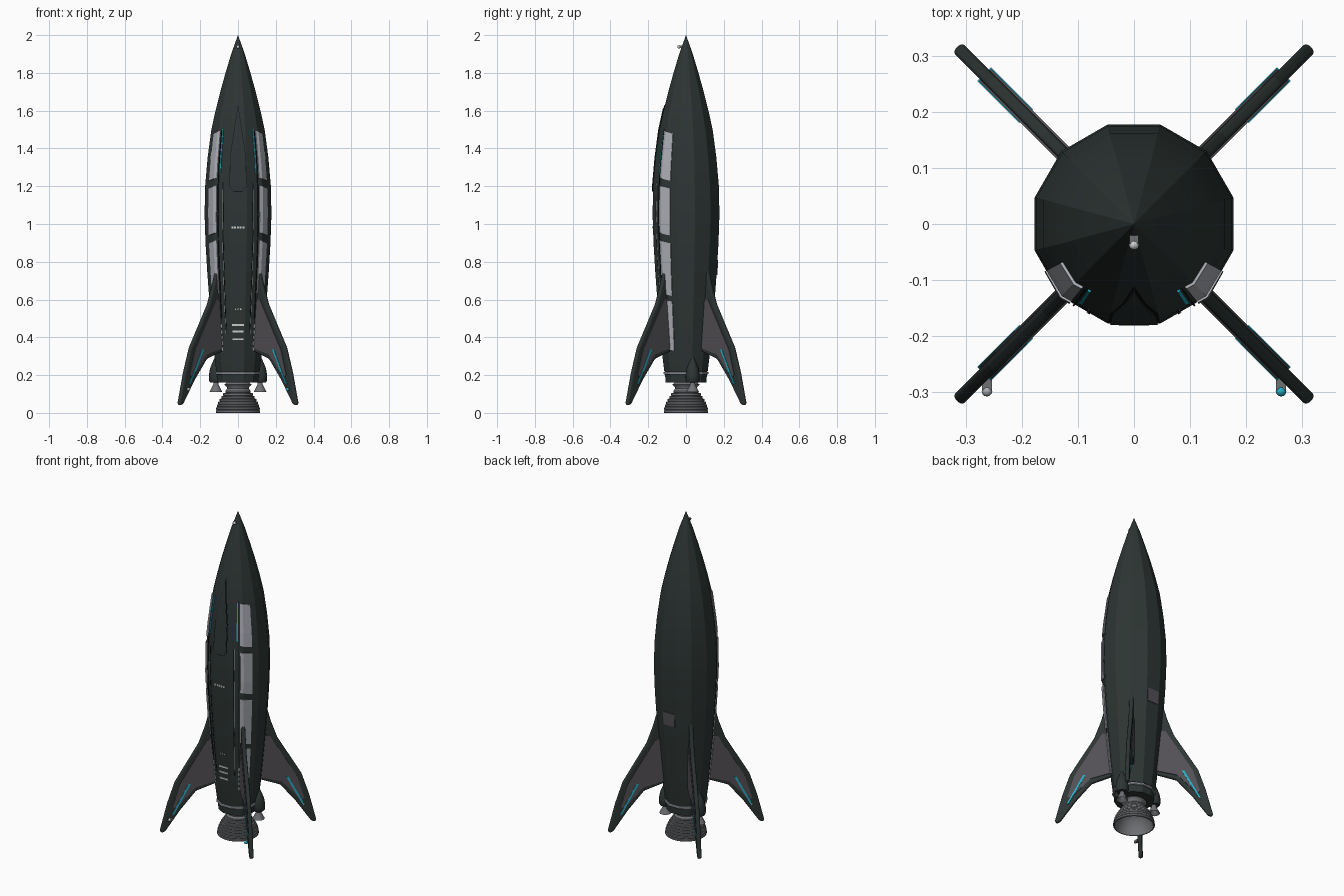
import bpy, bmesh, math
from mathutils import Vector

if "Cube" in bpy.data.objects:
    bpy.data.objects.remove(bpy.data.objects["Cube"])


def material(name, rgb):
    m = bpy.data.materials.new(name)
    m.diffuse_color = (*rgb, 1)
    m.use_nodes = True
    m.node_tree.nodes["Principled BSDF"].inputs["Base Color"].default_value = m.diffuse_color
    return m


HULL = material("hull dark green grey", (0.026, 0.036, 0.034))
BLACK = material("seam black", (0.006, 0.007, 0.008))
PANE = material("light grey pane", (0.42, 0.43, 0.47))
PLATE = material("fin plate grey", (0.085, 0.08, 0.09))
METAL = material("engine metal", (0.16, 0.165, 0.175))
CYAN = material("cyan light", (0.02, 0.42, 0.55))
WHITE = material("marking white", (0.65, 0.66, 0.66))

# Hull profile: height and distance from the axis to the middle of a side
HULL_PROFILE = [(.22, .115), (.3, .125), (.45, .139), (.6, .152), (.75, .163),
                (.9, .172), (1.05, .177), (1.2, .174), (1.35, .161), (1.5, .141),
                (1.6, .119), (1.7, .094), (1.8, .066), (1.9, .036), (2.0, .0)]


def apothem(z):
    for (z0, r0), (z1, r1) in zip(HULL_PROFILE, HULL_PROFILE[1:]):
        if z <= z1:
            return r0 + (r1 - r0) * (z - z0) / (z1 - z0)
    return 0


def finish(name, bm, mat, smooth=None):
    bmesh.ops.remove_doubles(bm, verts=bm.verts, dist=1e-5)
    bmesh.ops.recalc_face_normals(bm, faces=bm.faces)
    me = bpy.data.meshes.new(name)
    bm.to_mesh(me)
    bm.free()
    me.materials.append(mat)
    ob = bpy.data.objects.new(name, me)
    bpy.context.collection.objects.link(ob)
    if smooth:
        bpy.ops.object.select_all(action='DESELECT')
        ob.select_set(True)
        bpy.context.view_layer.objects.active = ob
        bpy.ops.object.shade_smooth_by_angle(angle=math.radians(smooth))
    return ob


def loft(name, rings, mat, smooth=None):
    """Skin closed rings of equal length and cap both ends."""
    bm = bmesh.new()
    vs = [[bm.verts.new(p) for p in ring] for ring in rings]
    n = len(vs[0])
    for a, b in zip(vs, vs[1:]):
        for i in range(n):
            bm.faces.new((a[i], a[(i + 1) % n], b[(i + 1) % n], b[i]))
    bm.faces.new(vs[0])
    bm.faces.new(vs[-1])
    return finish(name, bm, mat, smooth)


def lathe(name, profile, mat, sides=24, centre=(0, 0), smooth=35, turn=0.0):
    rings = [[(centre[0] + r * math.cos(turn + math.tau * i / sides),
               centre[1] + r * math.sin(turn + math.tau * i / sides), z)
              for i in range(sides)] for z, r in profile]
    return loft(name, rings, mat, smooth)


def on_hull(deg, z, off):
    r = (apothem(z) + off) / math.cos(math.radians((deg + 15) % 30 - 15))
    return (r * math.cos(math.radians(deg)), r * math.sin(math.radians(deg)), z)


def band(name, a0, a1, z0, z1, mat, off=.004, slant=0, half=None):
    """Thin plate that follows the hull between two angles and two heights."""
    zs = [z0] + [z for z, _ in HULL_PROFILE if z0 + .01 < z < z1 - .01] + [z1]
    if half:
        zs = sorted(set(zs) | {z0 + (z1 - z0) * k / 14 for k in range(15)})
    rings = []
    for z in zs:
        lo, hi = (-90 - half(z), -90 + half(z)) if half else (a0, a1)
        angles = [lo] + [c for c in range(-165, 180, 30) if lo < c < hi and not half] + [hi]
        lean = [z + slant * (abs(a + 90) / 60) for a in angles]
        rings.append([on_hull(a, h, off) for a, h in zip(angles, lean)]
                     + [on_hull(a, h, -.003) for a, h in reversed(list(zip(angles, lean)))])
    return loft(name, rings, mat)


def mirror_band(name, a0, a1, *args, **kw):
    band(name + "_right", a0, a1, *args, **kw)
    band(name + "_left", -180 - a1, -180 - a0, *args, **kw)


# Twelve-sided hull, base collar and bright ring
T = math.radians(15)
C = 1 / math.cos(T)
lathe("hull", [(z, max(r, .0005) * C) for z, r in HULL_PROFILE], HULL, 12, turn=T, smooth=20)
lathe("base_collar", [(.16, .108 * C), (.222, .112 * C)], HULL, 12, turn=T, smooth=20)
lathe("base_ring", [(.203, .116 * C), (.206, .119 * C), (.214, .119 * C), (.217, .116 * C)],
      PANE, 12, turn=T, smooth=20)

# Long window strips on both front shoulders
for i, (z0, z1) in enumerate([(1.27, 1.52), (.98, 1.23), (.66, .94)]):
    mirror_band(f"window_{i}", -51, -28, z0, z1, PANE, off=.005, slant=-.04)
mirror_band("window_low", -42, -28, .36, .62, PANE, off=.005, slant=-.03)
for i in range(5):
    mirror_band(f"shoulder_vent_{i}", -54, -48, .33 + .03 * i, .348 + .03 * i, WHITE)

# Cyan light strips and thin bright seams beside the windows
mirror_band("light_strip", -57.5, -55, 1.27, 1.5, CYAN)
mirror_band("window_edge", -54, -53, .5, 1.5, BLACK)
mirror_band("long_seam", -62.4, -61.8, .42, 1.22, PANE, off=.002)
mirror_band("long_seam_edge", -64, -62.6, .42, 1.22, BLACK, off=.002)


# Pointed nose hatch with a dark outline
def hatch_half(z, inset=0):
    t = (z - 1.17) / .46
    w = math.sqrt(min(1, t / .08 + .25)) if t < .06 else min(1, 1.55 * (1 - t) ** .8)
    return max(.3, 14.6 * w - inset)


band("hatch_outline", 0, 0, 1.17, 1.63, BLACK, off=.003, half=hatch_half)
band("hatch", 0, 0, 1.176, 1.615, HULL, off=.006, half=lambda z: hatch_half(z, 1.3))

# Small front bars and the rear access panel
for i, z in enumerate((.385, .425, .46)):
    band(f"front_bar_{i}", -102, -78, z, z + .01, WHITE)
for i in range(3):
    a = -96 + 5 * i
    band(f"front_dot_{i}", a, a + 2.5, .545, .552, WHITE)
for i in range(5):
    a = -101 + 4.6 * i
    band(f"front_dash_{i}", a, a + 3.2, .976, .988, WHITE)
band("rear_access_panel", 77, 103, .73, .81, PLATE)


# Swept fins on the diagonals, with plates and light strips on both faces
def slab(name, outline, half, deg, mat, bevel=0):
    d = Vector((math.cos(math.radians(deg)), math.sin(math.radians(deg)), 0))
    s = Vector((-d.y, d.x, 0))
    ob = loft(name, [[d * r + s * k + Vector((0, 0, z)) for r, z in outline]
                     for k in (-half, half)], mat)
    if bevel:
        m = ob.modifiers.new("round edge", 'BEVEL')
        m.width, m.segments, m.limit_method = bevel, 3, 'ANGLE'
    return ob


FIN = [(.10, .76), (.168, .755), (.188, .68), (.226, .575), (.362, .345), (.405, .215),
       (.447, .05), (.436, .038), (.415, .05), (.33, .175), (.24, .285), (.10, .335)]
FIN_PLATE = [(.12, .60), (.178, .60), (.335, .335), (.375, .2), (.36, .185), (.245, .31), (.12, .345)]
FIN_LIGHT = [(.272, .335), (.286, .335), (.378, .155), (.37, .15)]
for i, deg in enumerate((45, 135, 225, 315)):
    slab(f"fin_{i}", FIN, .0118, deg, HULL, .008)
    slab(f"fin_plate_{i}", FIN_PLATE, .0155, deg, PLATE)
    slab(f"fin_light_{i}", FIN_LIGHT, .0175, deg, CYAN)

# Ribbed hollow main engine bell
outer = [(.165, .055), (.15, .072), (.138, .06), (.128, .058)]
for i in range(8):
    z = .12 - .015 * i
    r = .062 + .056 * math.sin(math.pi / 2 * (i + .5) / 8)
    outer += [(z, r - .004), (z - .003, r), (z - .012, r), (z - .015, r - .003)]
inner = [(0, .110), (.04, .100), (.08, .08), (.11, .045), (.115, .004)]
lathe("main_engine_bell", outer + inner, METAL, 28)

# Side pods with small thrusters
for side, x in (("left", -.117), ("right", .117)):
    lathe(f"pod_{side}", [(.16, .03), (.17, .036), (.2, .037), (.235, .031), (.27, .017), (.305, .001)],
          HULL, 16, (x, .035))
    lathe(f"thruster_{side}", [(.165, .012), (.15, .014), (.11, .034), (.112, .03), (.14, .008)],
          METAL, 16, (x, .035))


# Lamps: a short block with a round bulb in front
def lamp(name, x, y, z, size, mat):
    bm = bmesh.new()
    bmesh.ops.create_cube(bm, size=1)
    bmesh.ops.scale(bm, verts=bm.verts, vec=(size * 1.8, size * 2.2, size * 1.4))
    bmesh.ops.translate(bm, verts=bm.verts, vec=(x, y + size * 1.3, z))
    finish(name + "_mount", bm, METAL)
    bm = bmesh.new()
    bmesh.ops.create_uvsphere(bm, u_segments=12, v_segments=8, radius=size)
    bmesh.ops.translate(bm, verts=bm.verts, vec=(x, y, z))
    finish(name + "_bulb", bm, mat, 40)


lamp("nose_lamp", 0, -.037, 1.938, .009, WHITE)
lamp("fin_lamp_left", -.262, -.298, .125, .0095, PANE)
lamp("fin_lamp_right", .262, -.298, .125, .0095, CYAN)
